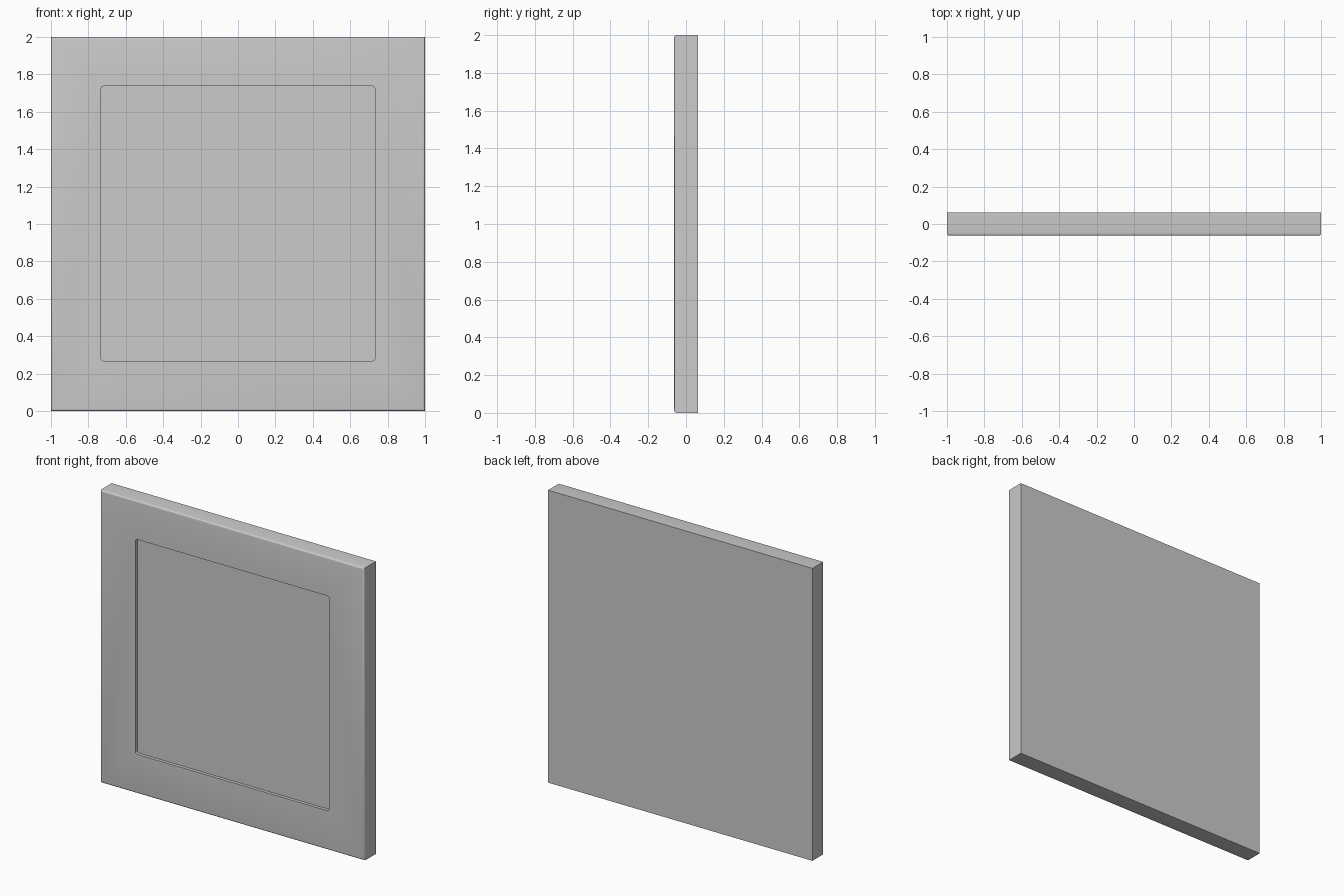
import bpy, bmesh

if "Cube" in bpy.data.objects:
    bpy.data.objects.remove(bpy.data.objects["Cube"])

FRONT, BACK = -0.0625, 0.0625
DEPTH, ROUND = 0.022, 0.012


def block(name, x, y0, y1, z0, z1, pick, radius):
    """Box spanning the given limits, with the picked edges rounded."""
    bm = bmesh.new()
    bmesh.ops.create_cube(bm, size=1)
    for v in bm.verts:
        v.co = (v.co.x * 2 * x,
                y0 if v.co.y < 0 else y1,
                z0 if v.co.z < 0 else z1)
    edges = [e for e in bm.edges if pick(*[v.co for v in e.verts])]
    bmesh.ops.bevel(bm, geom=edges, offset=radius, segments=4,
                    profile=0.5, affect='EDGES')
    me = bpy.data.meshes.new(name)
    bm.to_mesh(me)
    bm.free()
    ob = bpy.data.objects.new(name, me)
    bpy.context.collection.objects.link(ob)
    return ob


# Square slab with softened front edges
panel = block("panel", 1.0, FRONT, BACK, 0.0, 2.0,
              lambda a, b: a.y < 0 and b.y < 0, ROUND)

# Cutter for the shallow recess, rounded at its four corners
cutter = block("recess_cutter", 0.733, FRONT - 0.1, FRONT + DEPTH, 0.268, 1.737,
               lambda a, b: abs(a.y - b.y) > 0.01, 0.016)
cutter.hide_render = True

# Sink the recess into the front face
bpy.context.view_layer.objects.active = panel
panel.select_set(True)
cut = panel.modifiers.new("recess", 'BOOLEAN')
cut.operation = 'DIFFERENCE'
cut.solver = 'EXACT'
cut.object = cutter
bpy.ops.object.modifier_apply(modifier=cut.name)
bpy.data.objects.remove(cutter)
bpy.ops.object.shade_smooth_by_angle(angle=0.52)
